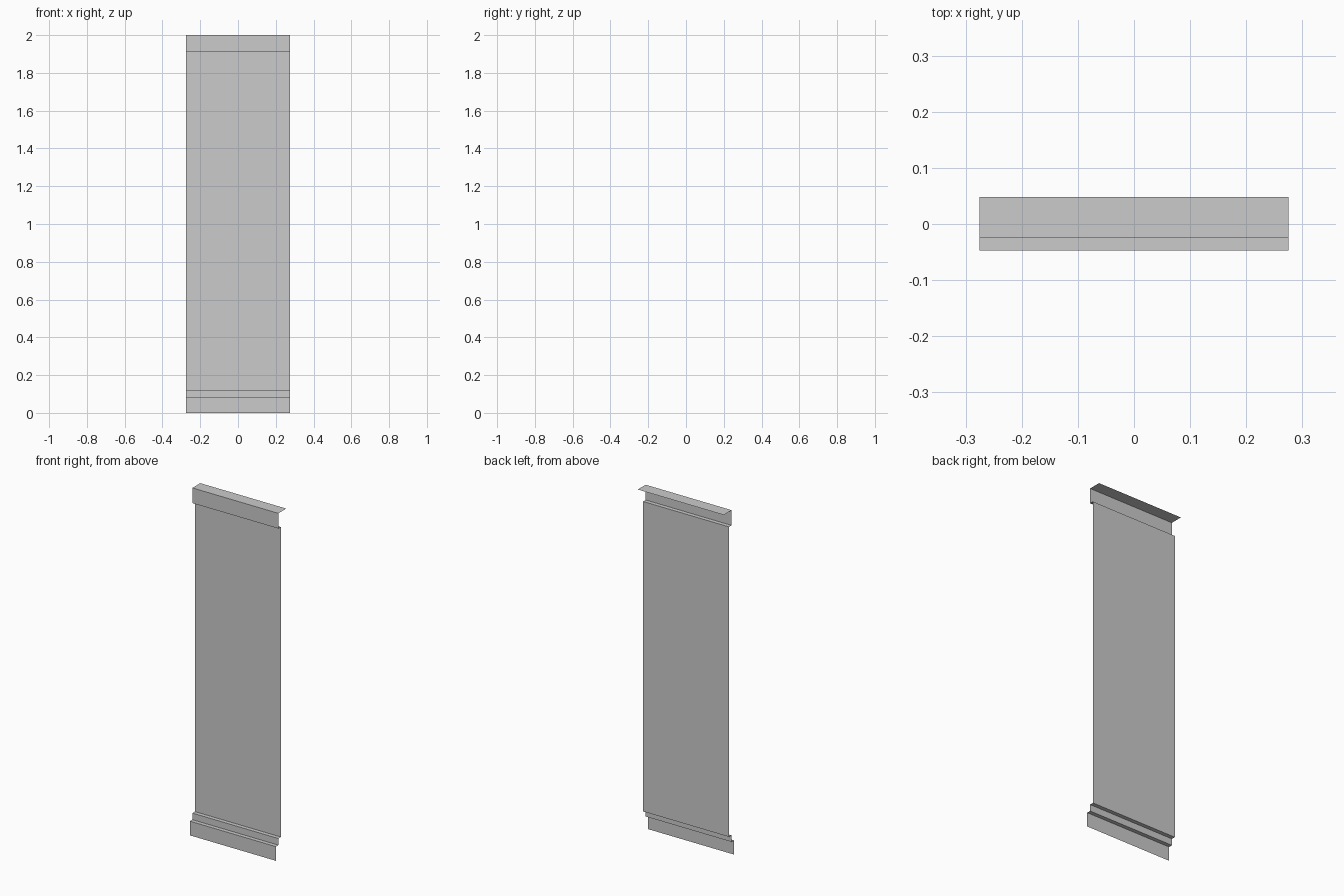
import bpy
import bmesh

if "Cube" in bpy.data.objects:
    bpy.data.objects.remove(bpy.data.objects["Cube"])

HALF_WIDTH = 0.275

# Side profile (y, z) of the folded sheet, bottom to top
PROFILE = [
    (-0.047, 0.0), (-0.047, 0.082),      # bottom lip
    (-0.024, 0.082), (-0.024, 0.12),     # small step
    (-0.001, 0.12), (-0.001, 1.912),     # main panel
    (-0.024, 1.912), (-0.024, 2.0),      # top band
    (0.048, 2.0),                        # top flange
]


def extrude_profile(name, profile, half_width):
    bm = bmesh.new()
    verts = [bm.verts.new((-half_width, y, z)) for y, z in profile]
    edges = [bm.edges.new(pair) for pair in zip(verts, verts[1:])]
    swept = bmesh.ops.extrude_edge_only(bm, edges=edges)["geom"]
    moved = [v for v in swept if isinstance(v, bmesh.types.BMVert)]
    bmesh.ops.translate(bm, verts=moved, vec=(2 * half_width, 0, 0))
    bmesh.ops.recalc_face_normals(bm, faces=bm.faces)

    # Face the sheet outwards: front towards -y, flange upwards
    bm.normal_update()
    if sum(f.normal.y * f.calc_area() for f in bm.faces) > 0:
        bmesh.ops.reverse_faces(bm, faces=bm.faces)

    mesh = bpy.data.meshes.new(name)
    bm.to_mesh(mesh)
    bm.free()
    obj = bpy.data.objects.new(name, mesh)
    bpy.context.collection.objects.link(obj)
    return obj


# Single thin folded panel
extrude_profile("folded_panel", PROFILE, HALF_WIDTH)
